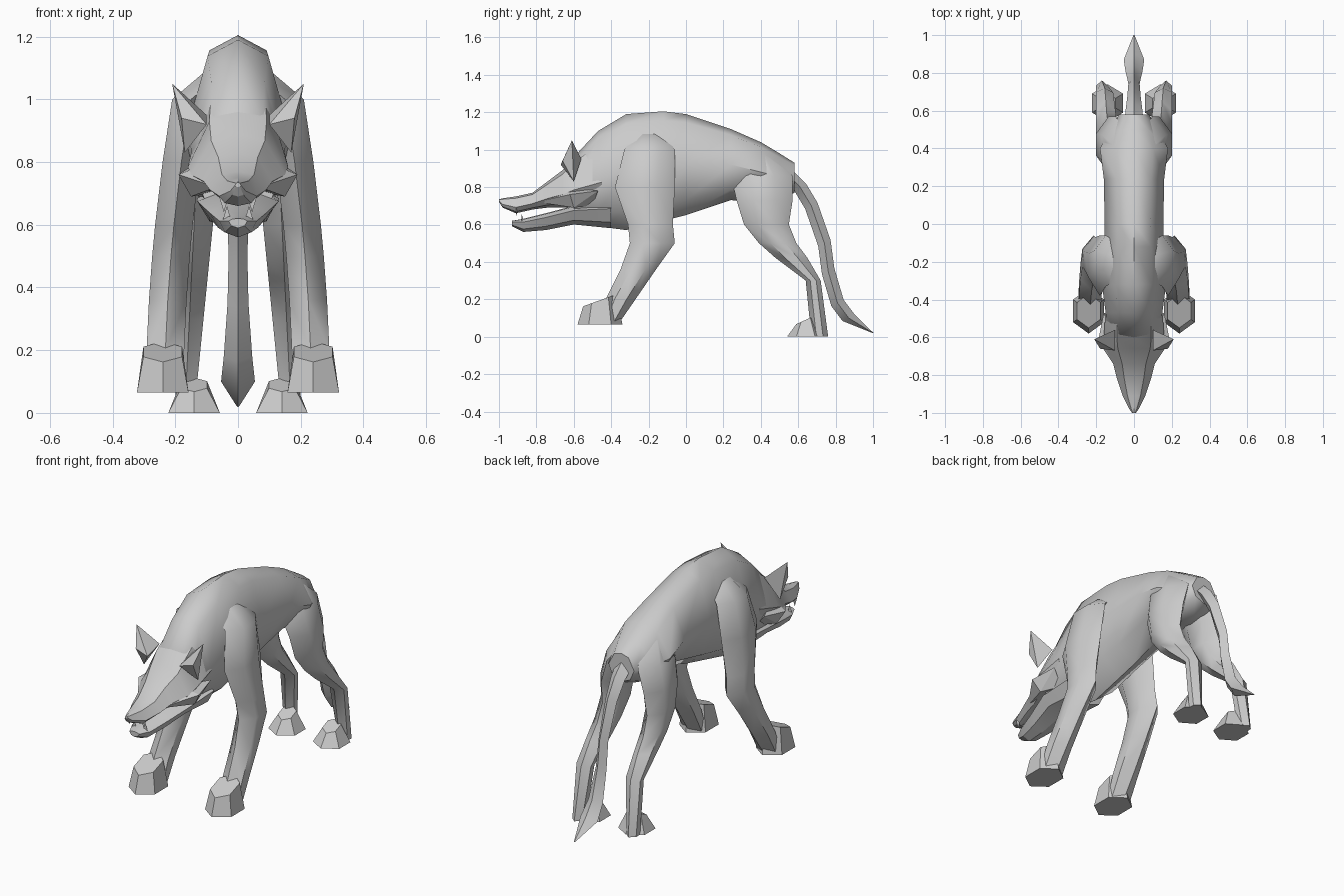
import bpy
import bmesh
from math import cos, sin, pi, radians

cube = bpy.data.objects.get("Cube")
if cube:
    bpy.data.objects.remove(cube, do_unlink=True)

grey = bpy.data.materials.new("fur_grey")
grey.use_nodes = True
colour = (.6, .6, .6, 1)
grey.diffuse_color = colour
grey.node_tree.nodes["Principled BSDF"].inputs["Base Color"].default_value = colour


def finish(name, bm, mirrored, angle):
    """Turn a bmesh into a shaded object, mirrored across x if it is a sided part."""
    bmesh.ops.recalc_face_normals(bm, faces=bm.faces)
    mesh = bpy.data.meshes.new(name)
    bm.to_mesh(mesh)
    bm.free()
    mesh.materials.append(grey)
    obj = bpy.data.objects.new(name, mesh)
    bpy.context.scene.collection.objects.link(obj)
    bpy.ops.object.select_all(action="DESELECT")
    obj.select_set(True)
    bpy.context.view_layer.objects.active = obj
    bpy.ops.object.shade_smooth_by_angle(angle=radians(angle))
    if mirrored:
        mirror = obj.modifiers.new("mirror", "MIRROR")
        mirror.use_mirror_merge = False


def loft(name, rings, mirrored=False, angle=50):
    """Skin a row of equal rings and close both ends."""
    bm = bmesh.new()
    rows = [[bm.verts.new(point) for point in ring] for ring in rings]
    for near, far in zip(rows, rows[1:]):
        for i in range(len(near)):
            bm.faces.new((near[i - 1], near[i], far[i], far[i - 1]))
    bm.faces.new(rows[0])
    bm.faces.new(rows[-1])
    finish(name, bm, mirrored, angle)


def hull(name, *points):
    """Mirrored faceted solid wrapped round a few points."""
    bm = bmesh.new()
    verts = [bm.verts.new(point) for point in points]
    bmesh.ops.convex_hull(bm, input=verts)
    loose = [v for v in bm.verts if not v.link_faces]
    bmesh.ops.delete(bm, geom=loose, context="VERTS")
    finish(name, bm, mirrored=True, angle=15)


def trunk(name, share, stations, angle=50):
    """Loft symmetric eight-sided sections; share sets how high the widest point is."""
    rings = []
    for s in stations:
        y, top, bottom, half = s["y"], s["top"], s["bottom"], s["half"]
        mid = bottom + share * (top - bottom)
        shoulder = top + (mid - top) / 6
        belly = mid + (bottom - mid) * .7
        side = [(half * .57, shoulder), (half, mid), (half * .7, belly)]
        left = [(x, y, z) for x, z in side]
        right = [(-x, y, z) for x, z in reversed(side)]
        rings.append([(0, y, top), *left, (0, y, bottom), *right])
    loft(name, rings, angle=angle)


def leg(name, outer_at, thickness_at, stations):
    """Loft level six-sided sections; two rules give the outer side and thickness."""
    rings = []
    for s in stations:
        z, front, depth = s["z"], s["front"], s["back"] - s["front"]
        outer = outer_at(z)
        inner = outer - thickness_at(z)
        middle = (inner + outer) / 2
        fore, aft = front + depth * .3, front + depth * .7
        rings.append([(middle, front, z), (outer, fore, z), (outer, aft, z),
                      (middle, s["back"], z), (inner, aft, z), (inner, fore, z)])
    loft(name, rings, mirrored=True)


def paw(name, x, y, z, width, length, height, taper):
    """Six-sided foot, point forward, narrowing to a sloping top."""
    rings = []
    for level, size in ((0, 1), (1, taper)):
        ring = []
        for i in range(6):
            across, along = sin(i * pi / 3), -cos(i * pi / 3)
            rise = height * level * (1 + along / 4)
            ring.append((x + across * width * size, y + along * length * size, z + rise))
        rings.append(ring)
    loft(name, rings, mirrored=True, angle=15)


def fang(name, x, y, base, tip):
    """Small three-sided tooth."""
    r = .015
    hull(name, (x - r, y, base), (x + r, y, base), (x, y + r, base), (x, y, tip))


def tail_ring(y, z, size=1):
    """Diamond section, wide at the rump and at the brush."""
    half = size * (.03 + (z - .5) ** 2 * .15)
    reach = size * .033
    return [(0, y + reach, z + reach / 2), (half, y, z),
            (0, y - reach, z - reach / 2), (-half, y, z)]


# Body, from rump to neck
trunk("body", .5, [
    dict(y=.58, top=.93, bottom=.77, half=.08),
    dict(y=.5, top=.98, bottom=.73, half=.13),
    dict(y=.4, top=1.04, bottom=.72, half=.18),
    dict(y=.24, top=1.11, bottom=.73, half=.16),
    dict(y=0, top=1.19, bottom=.65, half=.155),
    dict(y=-.12, top=1.205, bottom=.62, half=.16),
    dict(y=-.32, top=1.19, bottom=.57, half=.17),
    dict(y=-.47, top=1.1, bottom=.59, half=.15),
    dict(y=-.6, top=.96, bottom=.6, half=.14),
])

# Skull and muzzle
trunk("skull", .35, [
    dict(y=-.45, top=1.08, bottom=.69, half=.15),
    dict(y=-.6, top=.96, bottom=.69, half=.16),
    dict(y=-.66, top=.89, bottom=.69, half=.15),
    dict(y=-.74, top=.83, bottom=.69, half=.11),
    dict(y=-.82, top=.77, bottom=.68, half=.09),
    dict(y=-.91, top=.75, bottom=.66, half=.06),
    dict(y=-.98, top=.74, bottom=.69, half=.025),
    dict(y=-1, top=.735, bottom=.72, half=.01),
], angle=25)

# Lower jaw
trunk("lower_jaw", .75, [
    dict(y=-.4, top=.72, bottom=.58, half=.13),
    dict(y=-.6, top=.7, bottom=.6, half=.13),
    dict(y=-.75, top=.66, bottom=.57, half=.09),
    dict(y=-.87, top=.63, bottom=.56, half=.06),
    dict(y=-.93, top=.62, bottom=.59, half=.03),
], angle=25)

# Cheek tufts, ears and fangs
hull("cheek", (.07, -.8, .72), (.19, -.62, .76), (.16, -.47, .78),
     (.15, -.6, .69), (.09, -.65, .8), (.09, -.5, .7))
hull("ear", (.1, -.67, .92), (.17, -.6, .83), (.21, -.61, 1.05),
     (.18, -.66, .94), (.1, -.56, .95))
fang("upper_fang", x=.045, y=-.91, base=.69, tip=.64)
fang("lower_fang", x=.035, y=-.88, base=.61, tip=.66)

# Front legs splay outward towards the ground and fold into the shoulders
leg("front_leg", lambda z: .295 - z * z * .085 - max(0, z - 1), lambda z: .12, [
    dict(z=1.09, front=-.28, back=-.12),
    dict(z=1, front=-.33, back=-.06),
    dict(z=.8, front=-.38, back=-.06),
    dict(z=.6, front=-.31, back=-.07),
    dict(z=.5, front=-.3, back=-.06),
    dict(z=.36, front=-.35, back=-.16),
    dict(z=.2, front=-.43, back=-.27),
    dict(z=.07, front=-.46, back=-.36),
])

# Hind legs thicken upward and lean into the hips
leg("hind_leg", lambda z: .2 - max(0, z - .8) / 2, lambda z: .06 + z / 10, [
    dict(z=.98, front=.34, back=.45),
    dict(z=.86, front=.24, back=.57),
    dict(z=.73, front=.27, back=.57),
    dict(z=.6, front=.31, back=.55),
    dict(z=.5, front=.39, back=.59),
    dict(z=.42, front=.48, back=.65),
    dict(z=.3, front=.64, back=.72),
    dict(z=0, front=.67, back=.76),
])

# Paws
paw("front_paw", x=.24, y=-.46, z=.065, width=.095, length=.12, height=.13, taper=.75)
paw("hind_paw", x=.14, y=.64, z=0, width=.095, length=.1, height=.09, taper=.5)

# Tail, from rump to tip
loft("tail", [
    tail_ring(.54, .87),
    tail_ring(.61, .8),
    tail_ring(.67, .7),
    tail_ring(.74, .5),
    tail_ring(.76, .35),
    tail_ring(.81, .18),
    tail_ring(.87, .1),
    tail_ring(1, .02, size=.05),
])
